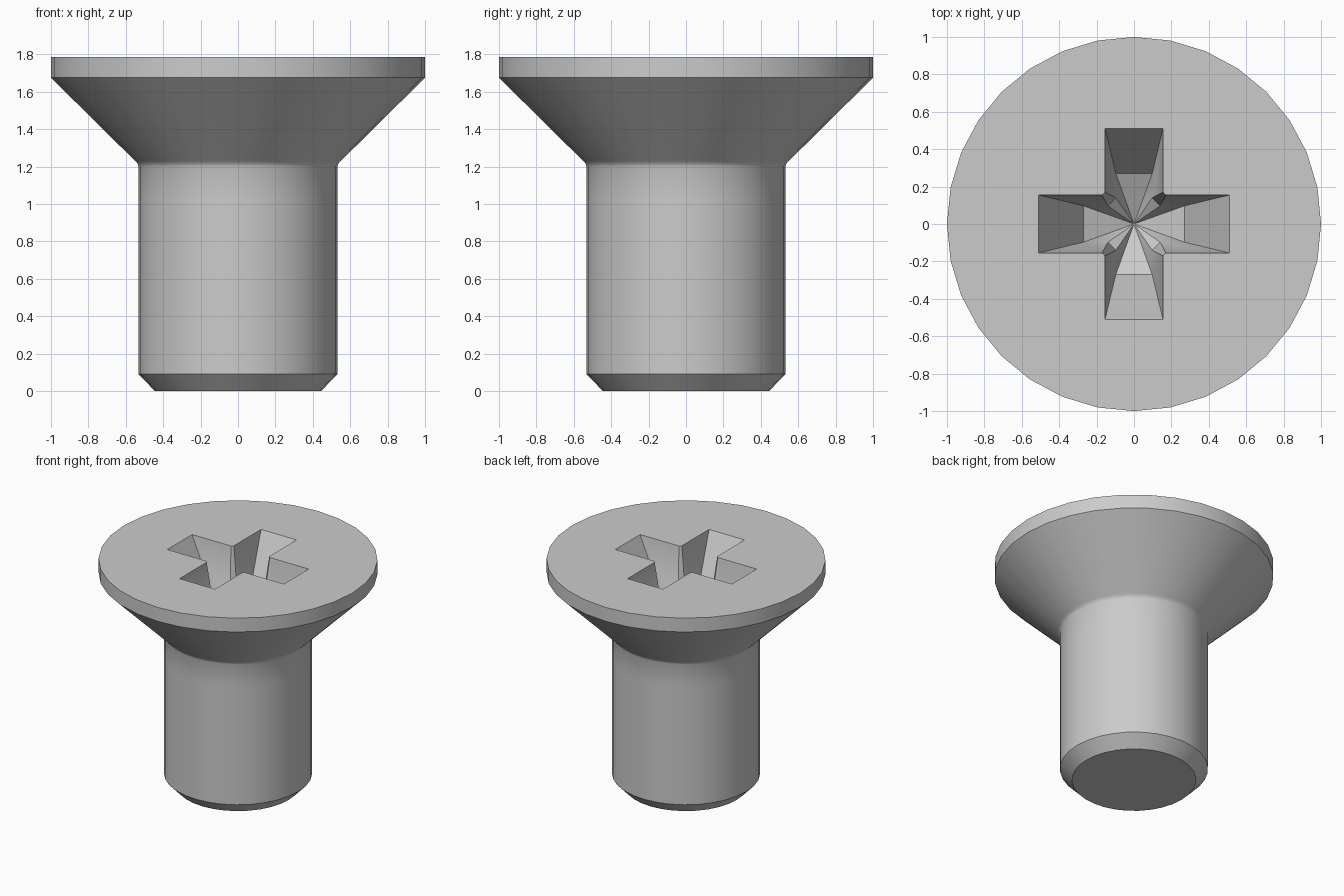
import bpy
import bmesh
import math
from mathutils import Matrix, Vector

SIDES = 32
HEAD_TOP = 1.785
RECESS_FLOOR = 1.335
RECESS_TIP = 1.20

if "Cube" in bpy.data.objects:
    bpy.data.objects.remove(bpy.data.objects["Cube"])

steel = bpy.data.materials.new("grey steel")
steel.use_nodes = True
steel.diffuse_color = (0.6, 0.6, 0.6, 1)
steel.node_tree.nodes["Principled BSDF"].inputs["Base Color"].default_value = (0.6, 0.6, 0.6, 1)

bm = bmesh.new()


def circle(radius, z):
    angles = [2 * math.pi * i / SIDES for i in range(SIDES)]
    return [bm.verts.new((radius * math.cos(a), radius * math.sin(a), z)) for a in angles]


def cross(half_width, reach, corner, z):
    """Cross-shaped loop with a small chamfer in each inner corner."""
    arm = [(reach, -half_width), (reach, half_width), (corner, half_width), (half_width, corner)]
    return [bm.verts.new(Matrix.Rotation(math.pi / 2 * k, 3, "Z") @ Vector((x, y, z)))
            for k in range(4) for x, y in arm]


def skin(lower, upper):
    n = len(lower)
    for i in range(n):
        j = (i + 1) % n
        bm.faces.new((lower[i], lower[j], upper[j], upper[i]))


def loop_edges(loop):
    return [bm.edges.get((loop[i - 1], loop[i])) for i in range(len(loop))]


# Shank with chamfered end, small neck fillet, countersunk head and rim
profile = [(0.445, 0), (0.531, 0.09), (0.531, 1.02), (0.531, 1.2),
           (0.537, 1.217), (0.55, 1.23), (1, 1.675), (1, HEAD_TOP)]
rings = [circle(r, z) for r, z in profile]
for lower, upper in zip(rings, rings[1:]):
    skin(lower, upper)
bm.faces.new(list(reversed(rings[0])))

# Tapered cross recess with a shallow pointed floor
mouth = cross(0.155, 0.51, 0.17, HEAD_TOP)
floor = cross(0.097, 0.27, 0.14, RECESS_FLOOR)
skin(floor, mouth)
tip = bm.verts.new((0, 0, RECESS_TIP))
for i in range(len(floor)):
    bm.faces.new((floor[i - 1], floor[i], tip))

# Flat head face around the recess
bmesh.ops.triangle_fill(bm, use_beauty=True, edges=loop_edges(rings[-1]) + loop_edges(mouth))
bmesh.ops.recalc_face_normals(bm, faces=bm.faces[:])

mesh = bpy.data.meshes.new("countersunk_screw")
bm.to_mesh(mesh)
bm.free()
mesh.materials.append(steel)
screw = bpy.data.objects.new("countersunk_screw", mesh)
bpy.context.collection.objects.link(screw)

# Smooth round surfaces, crisp edges at chamfers, rim and recess
bpy.ops.object.select_all(action="DESELECT")
screw.select_set(True)
bpy.context.view_layer.objects.active = screw
bpy.ops.object.shade_smooth_by_angle(angle=math.radians(32))
